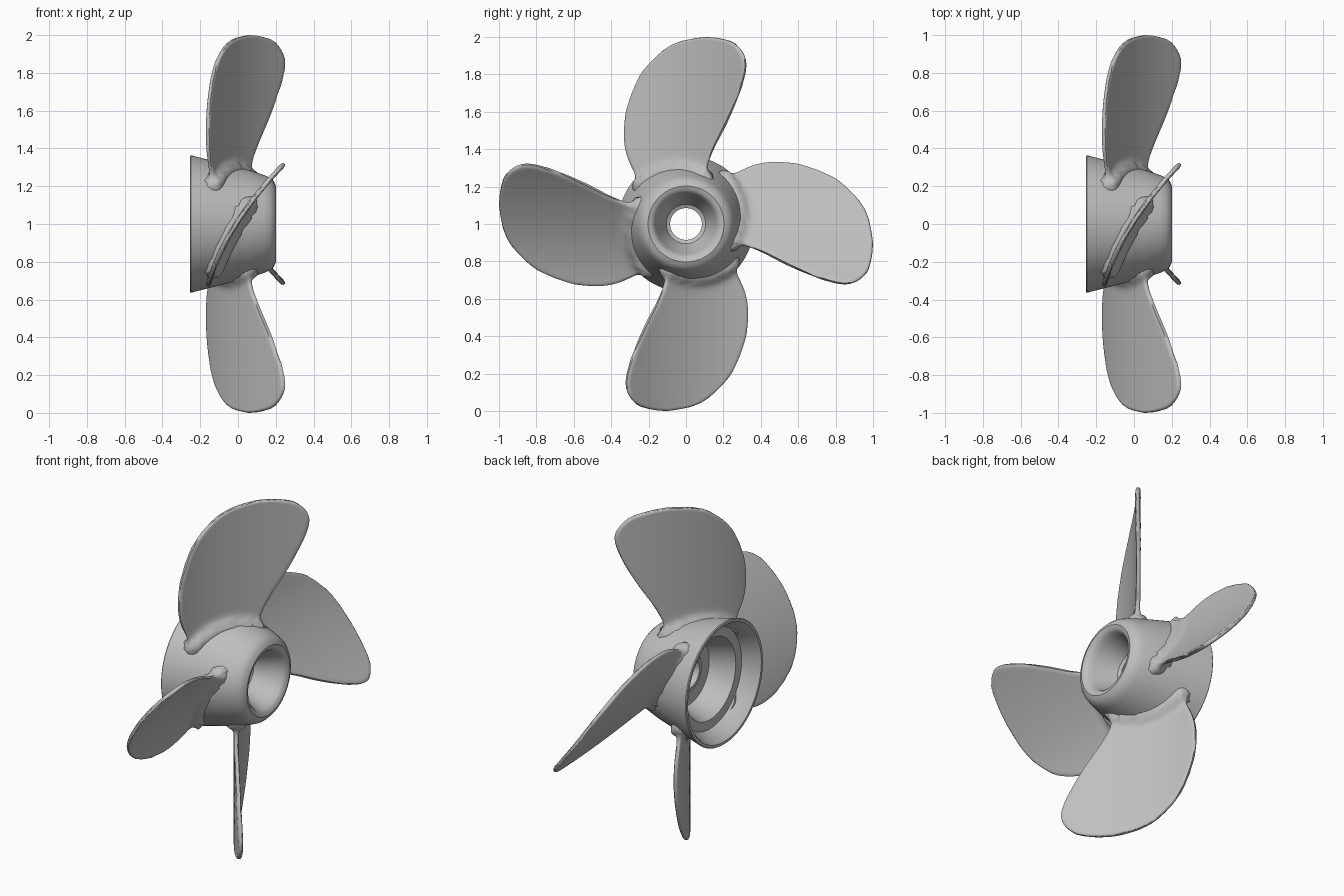
import bpy
import bmesh
import math
from mathutils import Vector, Matrix

cube = bpy.data.objects.get("Cube")
if cube:
    bpy.data.objects.remove(cube, do_unlink=True)

CENTRE = Matrix.Translation((0, 0, 1))
THICK = 0.013      # half thickness of a blade
FILLET = 0.05      # blend radius where a blade meets the hub

grey = bpy.data.materials.new("cast_grey")
grey.use_nodes = True
grey.diffuse_color = (0.52, 0.52, 0.52, 1)
grey.node_tree.nodes["Principled BSDF"].inputs["Base Color"].default_value = (0.52, 0.52, 0.52, 1)


def finish(bm, name, angle):
    """Turn a bmesh into a smooth shaded object."""
    bmesh.ops.remove_doubles(bm, verts=bm.verts, dist=0.00005)
    bmesh.ops.recalc_face_normals(bm, faces=bm.faces)
    mesh = bpy.data.meshes.new(name)
    bm.to_mesh(mesh)
    bm.free()
    mesh.materials.append(grey)
    obj = bpy.data.objects.new(name, mesh)
    bpy.context.collection.objects.link(obj)
    bpy.ops.object.select_all(action='DESELECT')
    obj.select_set(True)
    bpy.context.view_layer.objects.active = obj
    bpy.ops.object.shade_smooth_by_angle(angle=math.radians(angle))
    return obj


def bridge(bm, a, b):
    """Join two closed loops of vertices with quads."""
    n = len(a)
    for i in range(n):
        j = (i + 1) % n
        bm.faces.new((a[i], a[j], b[j], b[i]))


def curve_point(points, s):
    """Point on a smooth curve through the points, s from 0 to 1."""
    last = len(points) - 1
    i = min(int(s * last), last - 1)
    t = s * last - i
    p0, p1, p2, p3 = (Vector(points[min(max(k, 0), last)]) for k in range(i - 1, i + 3))
    return 0.5 * (2 * p1 + (p2 - p0) * t + (2 * p0 - 5 * p1 + 4 * p2 - p3) * t ** 2
                  + (3 * p1 - p0 - 3 * p2 + p3) * t ** 3)


def hub_radius(x):
    return 0.30 - 0.254 * x


# Hub: closed wall profile (x, radius) turned about the x axis
hub_profile = [
    (-0.25, 0.364), (0.06, hub_radius(0.06)), (0.14, 0.258),
    (0.17, 0.245), (0.19, 0.226), (0.2, 0.203), (0.194, 0.182), (0.18, 0.168),
    (0.15, 0.158), (0.03, 0.105), (0.02, 0.085),
    (-0.03, 0.085), (-0.03, 0.105), (-0.02, 0.115), (-0.02, 0.19),
    (-0.15, 0.235), (-0.16, 0.24), (-0.16, 0.295), (-0.25, 0.34), (-0.255, 0.345), (-0.255, 0.36),
]
bm = bmesh.new()
SIDES = 96
rings = []
for k in range(SIDES):
    a = 2 * math.pi * k / SIDES
    rings.append([bm.verts.new((x, r * math.cos(a), r * math.sin(a))) for x, r in hub_profile])
for k in range(SIDES):
    bridge(bm, rings[k], rings[(k + 1) % SIDES])
bm.transform(CENTRE)
finish(bm, "hub", 35)

# Blade outline (y, z from the axis): both edges run from root to tip
leading = [(-0.24, 0.17), (-0.27, 0.26), (-0.315, 0.37), (-0.33, 0.48), (-0.314, 0.62),
           (-0.24, 0.8), (-0.13, 0.92), (-0.03, 0.975), (0.1, 1.0)]
trailing = [(0.10, 0.2), (0.11, 0.3), (0.15, 0.41), (0.22, 0.55), (0.28, 0.69),
            (0.317, 0.82), (0.31, 0.9), (0.26, 0.965), (0.18, 0.992), (0.1, 1.0)]
outline = [curve_point(edge, i / 150) for edge in (leading, trailing) for i in range(151)]


def camber(y):
    """Axial position of the blade's curved sheet."""
    return -0.01 + 0.63 * y + 0.53 * y * y


def blade_point(s, u, side):
    p = curve_point(leading, s).lerp(curve_point(trailing, s), u)
    edge = min((p - q).length for q in outline)
    y, z = p
    # Flare into the hub, and stop just inside its wall
    gap = min(max(math.hypot(y, z) - hub_radius(camber(y)), 0), FILLET)
    flare = FILLET - math.sqrt(FILLET ** 2 - (FILLET - gap) ** 2)
    y += (2 * u - 1) * flare * 0.7
    inside = hub_radius(camber(y)) - 0.025
    z = max(z, math.sqrt(max(inside ** 2 - y * y, 0)))
    # Round the rim
    half = THICK + 0.8 * flare
    h = half * math.sqrt(1 - (1 - min(edge / half, 1)) ** 2) * side
    slope = 0.63 + 1.06 * y
    n = Vector((1, -slope)).normalized()
    return camber(y) + h * n.x, y + h * n.y, z


def add_blade(name, turn):
    bm = bmesh.new()
    bm.from_mesh(blade_mesh)
    bm.transform(CENTRE @ Matrix.Rotation(turn, 4, 'X'))
    finish(bm, name, 60)


# One blade, wrapped section by section
ROWS, COLS = 56, 28
bm = bmesh.new()
previous = None
for i in range(ROWS + 1):
    s = math.sin(math.pi / 2 * i / ROWS)
    across = [(1 - math.cos(math.pi * j / COLS)) / 2 for j in range(COLS + 1)]
    loop = [bm.verts.new(blade_point(s, u, 1)) for u in across]
    loop += [bm.verts.new(blade_point(s, u, -1)) for u in across[-2:0:-1]]
    if previous:
        bridge(bm, previous, loop)
    previous = loop
blade_mesh = bpy.data.meshes.new("blade_pattern")
bm.to_mesh(blade_mesh)
bm.free()

for k, place in enumerate(("top", "front", "bottom", "back")):
    add_blade(place + "_blade", k * math.pi / 2)
bpy.data.meshes.remove(blade_mesh)
